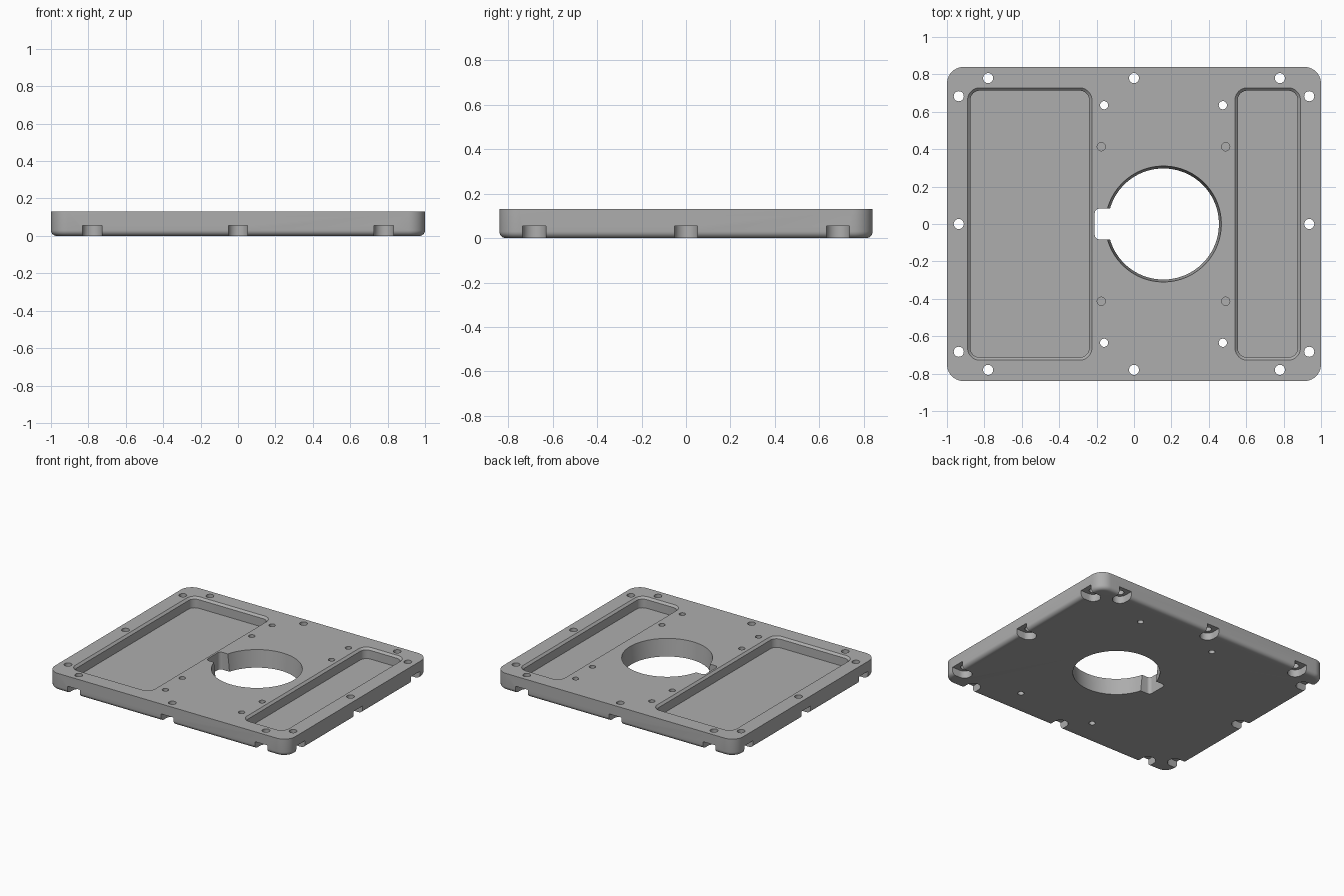
import bpy, bmesh
from math import sin, cos, pi, radians

cube = bpy.data.objects.get("Cube")
if cube:
    bpy.data.objects.remove(cube, do_unlink=True)

grey = bpy.data.materials.new("plain grey")
grey.use_nodes = True
grey.diffuse_color = (0.42, 0.42, 0.42, 1)
grey.node_tree.nodes["Principled BSDF"].inputs["Base Color"].default_value = (0.42, 0.42, 0.42, 1)

TOP, HALF_Y = 0.13, 0.84


def rounded_prism(bm, x0, x1, y0, y1, radius, levels, steps=10):
    """Loft a rounded rectangle through (inset, z) levels, listed upward."""
    rings = []
    for inset, z in levels:
        r = radius - inset
        ring = []
        for i, (cx, cy) in enumerate([(x1 - radius, y1 - radius), (x0 + radius, y1 - radius),
                                      (x0 + radius, y0 + radius), (x1 - radius, y0 + radius)]):
            for k in range(steps + 1):
                a = (i + k / steps) * pi / 2
                ring.append(bm.verts.new((cx + r * cos(a), cy + r * sin(a), z)))
        rings.append(ring)
    n = len(rings[0])
    for low, high in zip(rings, rings[1:]):
        for i in range(n):
            j = (i + 1) % n
            bm.faces.new((low[i], low[j], high[j], high[i]))
    bm.faces.new(rings[0][::-1])
    bm.faces.new(rings[-1])


def round_hole(bm, x, y, r, levels, steps=6):
    rounded_prism(bm, x - r, x + r, y - r, y + r, r, levels, steps)


def make_object(name, bm):
    bmesh.ops.remove_doubles(bm, verts=bm.verts, dist=1e-5)
    bmesh.ops.recalc_face_normals(bm, faces=bm.faces)
    mesh = bpy.data.meshes.new(name)
    bm.to_mesh(mesh)
    bm.free()
    mesh.materials.append(grey)
    obj = bpy.data.objects.new(name, mesh)
    bpy.context.collection.objects.link(obj)
    return obj


# Plate body with a rounded lower edge
bm = bmesh.new()
fillet = 0.03
levels = [(fillet * (1 - sin(a)), fillet * (1 - cos(a))) for a in (k * pi / 12 for k in range(7))]
rounded_prism(bm, -1, 1, -HALF_Y, HALF_Y, 0.09, levels + [(0, TOP)])
plate = make_object("base_plate", bm)

through = [(0, -0.1), (0, 0.3)]
edge_holes = [(x, s * 0.78) for x in (-0.78, 0, 0.78) for s in (-1, 1)]
side_holes = [(s * 0.937, y) for y in (-0.683, 0, 0.683) for s in (-1, 1)]

# Two pockets with chamfered rims, and all bolt holes
pockets = bmesh.new()
for x0, x1 in ((-0.89, -0.225), (0.54, 0.89)):
    rounded_prism(pockets, x0, x1, -0.728, 0.728, 0.065,
                  [(0.015, 0.05), (0.015, TOP - 0.015), (0, TOP), (0, 0.2)])
for x, y in edge_holes + side_holes:
    round_hole(pockets, x, y, 0.027, through)
for s in (-1, 1):
    for x in (-0.16, 0.475):
        round_hole(pockets, x, s * 0.635, 0.022, through)
    for x in (-0.175, 0.49):
        round_hole(pockets, x, s * 0.413, 0.022, [(0, 0.04), (0, 0.3)])

# Open slots for the bolt heads, cut from below
slots = bmesh.new()
w, slot = 0.052, [(0, -0.1), (0, 0.055)]
for x, y in edge_holes:
    y0, y1 = sorted((y - w if y > 0 else y + w, 1.2 if y > 0 else -1.2))
    rounded_prism(slots, x - w, x + w, y0, y1, w, slot)
for x, y in side_holes:
    x0, x1 = sorted((x - w if x > 0 else x + w, 1.3 if x > 0 else -1.3))
    rounded_prism(slots, x0, x1, y - w, y + w, w, slot)

# Large tapered opening and its side notch
opening = bmesh.new()
round_hole(opening, 0.157, 0, 0.31, [(0.013, -0.1), (0.013, 0), (0, TOP), (0, 0.3)], 24)
notch = bmesh.new()
rounded_prism(notch, -0.21, 0, -0.082, 0.082, 0.025, through)

for name, cutter_mesh in (("pocket_cutter", pockets), ("slot_cutter", slots),
                          ("opening_cutter", opening), ("notch_cutter", notch)):
    cutter = make_object(name, cutter_mesh)
    cutter.hide_render = True
    mod = plate.modifiers.new(name, "BOOLEAN")
    mod.operation, mod.solver, mod.object = "DIFFERENCE", "EXACT", cutter
    bpy.context.view_layer.objects.active = plate
    bpy.ops.object.modifier_apply(modifier=mod.name)
    bpy.data.objects.remove(cutter, do_unlink=True)

bpy.ops.object.select_all(action="DESELECT")
plate.select_set(True)
bpy.context.view_layer.objects.active = plate
bpy.ops.object.shade_smooth_by_angle(angle=radians(30))
